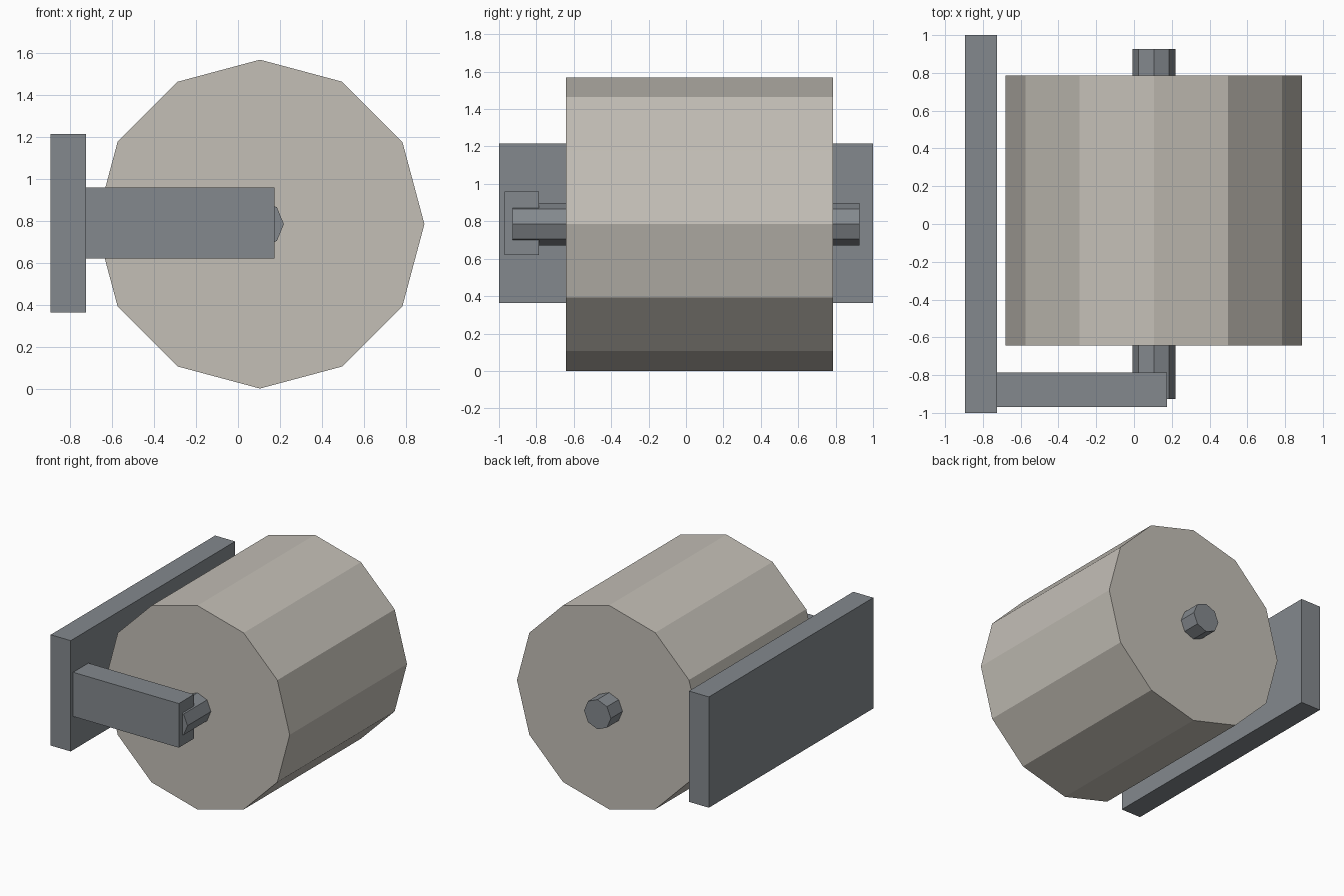
import bpy
import math

cube = bpy.data.objects.get("Cube")
if cube:
    bpy.data.objects.remove(cube, do_unlink=True)


def make_material(name, rgb):
    mat = bpy.data.materials.new(name)
    mat.use_nodes = True
    colour = (*rgb, 1.0)
    mat.diffuse_color = colour
    mat.node_tree.nodes["Principled BSDF"].inputs["Base Color"].default_value = colour
    return mat


def box(name, low, high, mat):
    centre = [(a + b) / 2 for a, b in zip(low, high)]
    bpy.ops.mesh.primitive_cube_add(size=1, location=centre)
    obj = bpy.context.object
    obj.name = name
    obj.scale = [b - a for a, b in zip(low, high)]
    bpy.ops.object.transform_apply(location=False, rotation=False, scale=True)
    obj.data.materials.append(mat)


def rod(name, sides, radius, y_low, y_high, mat):
    """Flat-sided cylinder lying along y on the shared roll axis."""
    bpy.ops.mesh.primitive_cylinder_add(
        vertices=sides, radius=radius, depth=y_high - y_low,
        location=(AXIS_X, (y_low + y_high) / 2, AXIS_Z),
        rotation=(math.pi / 2, 0, 0))
    obj = bpy.context.object
    obj.name = name
    obj.data.materials.append(mat)


AXIS_X, AXIS_Z = 0.105, 0.785
metal = make_material("grey metal", (0.23, 0.25, 0.27))
paper = make_material("warm white paper", (0.55, 0.52, 0.47))

# Wall plate and the single arm that carries the spindle
box("wall_plate", (-0.895, -1.0, 0.362), (-0.725, 1.0, 1.215), metal)
box("support_arm", (-0.725, -0.97, 0.62), (0.175, -0.785, 0.96), metal)

# Spindle and paper roll
rod("spindle", 8, 0.114, -0.927, 0.927, metal)
rod("paper_roll", 12, 0.785, -0.642, 0.785, paper)
